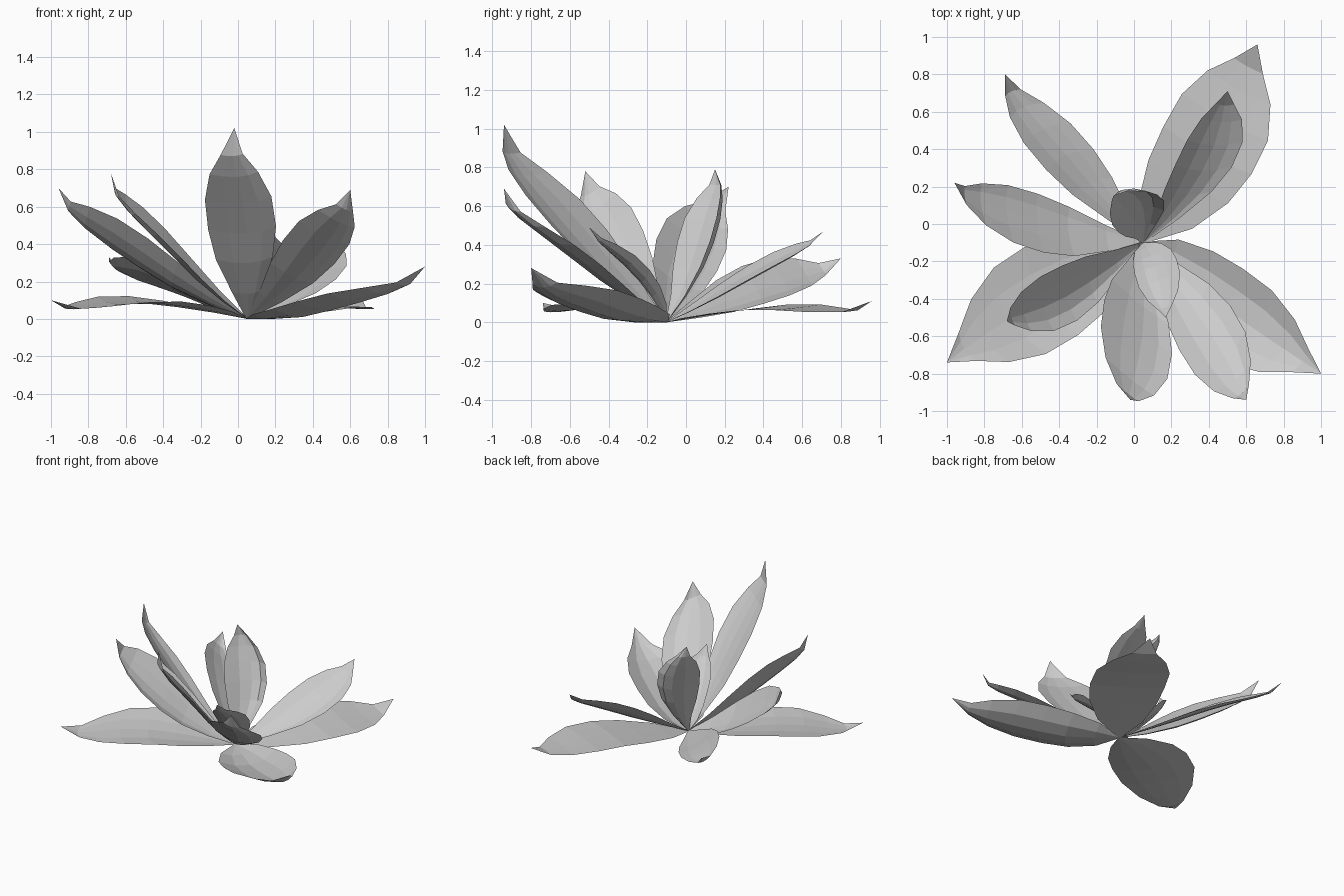
import bpy
from mathutils import Vector

if "Cube" in bpy.data.objects:
    bpy.data.objects.remove(bpy.data.objects["Cube"])

BASE = Vector((0.05, -0.10, 0.0))   # where all leaves meet
WIDE = 0.58                         # position of the widest station along the rib
# station along the rib, relative width, amount of sag before the tip flicks up
PROFILE = [(0.0, 0.03, 0), (0.16, 0.42, 0), (0.34, 0.82, 0), (0.50, 0.98, 0),
           (0.66, 0.96, 0.3), (0.80, 0.70, 0.8), (0.90, 0.32, 1.0), (1.0, 0.0, 0)]


def rib_point(t, mid, tip):
    """Quadratic rib through the base, the widest point and the tip."""
    a = (t - WIDE) * (t - 1) / WIDE
    b = t * (t - 1) / (WIDE * (WIDE - 1))
    c = t * (t - WIDE) / (1 - WIDE)
    return BASE * a + mid * b + tip * c


def leaf(name, tip, mid, left, right, sag=0.04, early=1.0):
    """Cupped pointed leaf; early < 1 makes it widen sooner near the base."""
    tip, mid, left, right = map(Vector, (tip, mid, left, right))
    side = (right - left) / 2
    cup = (right + left) / 2 - mid
    normal = side.cross(tip - BASE).normalized()
    if normal.z < 0:
        normal.negate()
    verts, faces = [], []
    cols = (-1, -0.5, 0, 0.5, 1)
    for t, w, s in PROFILE[:-1]:
        p = rib_point(t, mid, tip) - normal * (sag * s)
        if 0 < t < 0.5:
            w = w ** early
        for u in cols:
            q = p + (side * u + cup * u * u) * w
            q.z = max(q.z, 0.0)
            verts.append(q)
    n = len(cols)
    rows = len(PROFILE) - 1
    for r in range(rows - 1):
        for c in range(n - 1):
            i = r * n + c
            faces.append((i, i + 1, i + n + 1, i + n))
    verts.append(tip)
    last = (rows - 1) * n
    for c in range(n - 1):
        faces.append((last + c, last + c + 1, len(verts) - 1))
    mesh = bpy.data.meshes.new(name)
    mesh.from_pydata(verts, [], faces)
    mesh.update()
    obj = bpy.data.objects.new(name, mesh)
    bpy.context.collection.objects.link(obj)


# low outer leaves: tip, rib middle, edge, edge
leaf("low_leaf_back_right", (.66, .96, .11), (.44, .46, .08), (.20, .61, .10), (.68, .35, .07), 0.05, 0.6)
leaf("low_leaf_front_right", (1.0, -.80, .28), (.57, -.51, .07), (.39, -.69, .12), (.66, -.29, .15), 0.04, 0.6)
leaf("low_leaf_front_left", (-1.0, -.74, .10), (-.58, -.45, .09), (-.67, -.17, .13), (-.38, -.65, .10), 0.05, 0.8)
leaf("low_leaf_back_left", (-.69, .80, .33), (-.42, .44, .19), (-.53, .36, .32), (-.27, .47, .12))

# rising middle leaves
leaf("mid_leaf_back_right", (.50, .71, .47), (.40, .35, .24), (.25, .38, .33), (.56, .37, .25), 0.02)
leaf("mid_leaf_left", (-.96, .22, .70), (-.60, .05, .36), (-.59, .19, .32), (-.56, -.13, .49))
leaf("mid_leaf_front_right", (.60, -.94, .69), (.45, -.65, .38), (.28, -.74, .48), (.56, -.50, .35))
leaf("mid_leaf_front_left", (-.68, -.52, .78), (-.42, -.42, .41), (-.44, -.25, .54), (-.36, -.55, .39))

# tall and inner leaves
leaf("tall_leaf_front", (-.02, -.94, 1.02), (.04, -.65, .54), (-.17, -.47, .56), (.20, -.76, .58), 0.05)
leaf("tall_leaf_back", (-.11, .15, .79), (.02, .14, .47), (-.10, -.03, .48), (.15, .14, .48), 0.02)
leaf("inner_leaf_front", (.17, -.50, .49), (.12, -.26, .25), (.01, -.30, .29), (.24, -.22, .31), 0.02, 0.6)
